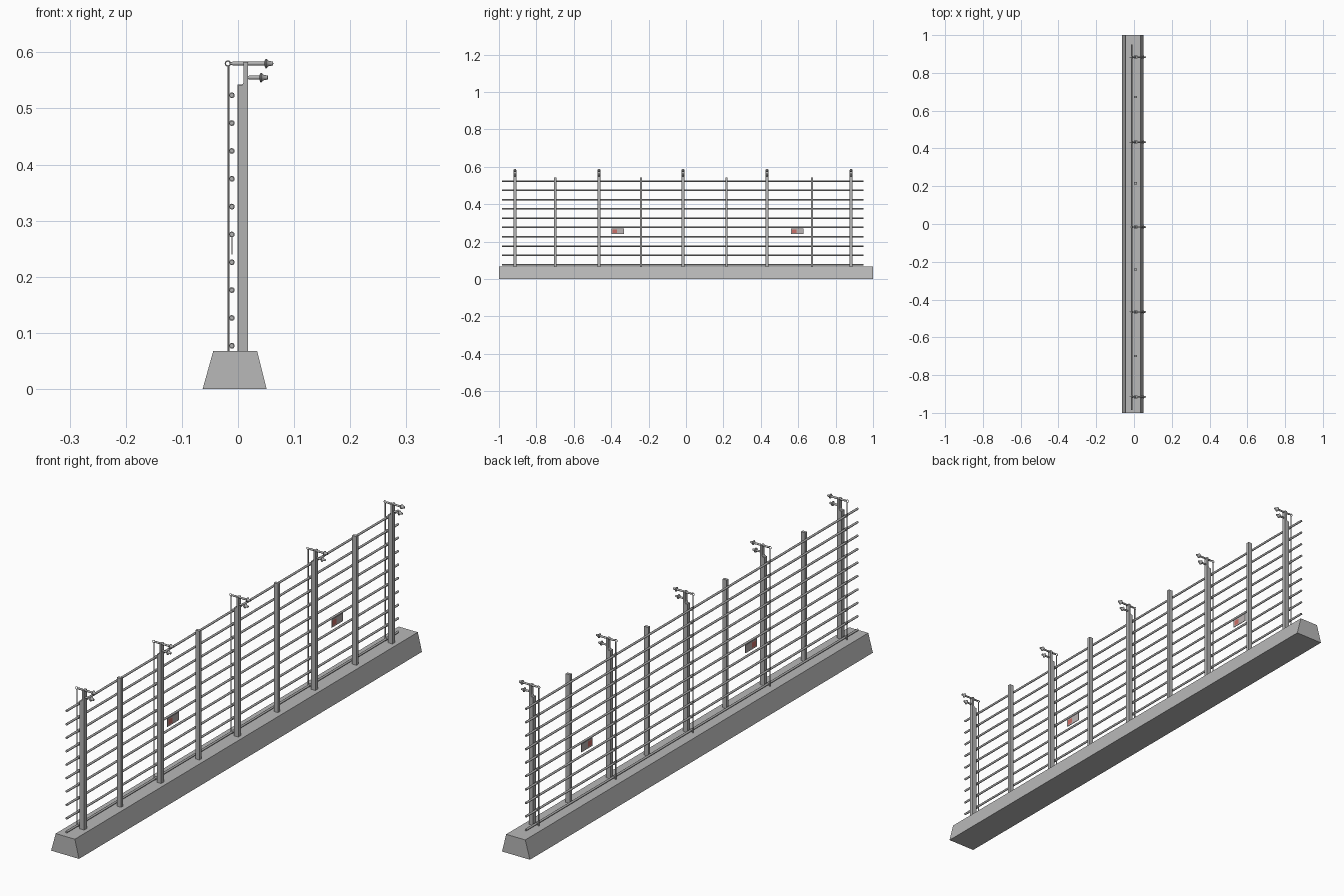
import bpy, bmesh, math
from mathutils import Matrix, Vector

old = bpy.data.objects.get("Cube")
if old:
    bpy.data.objects.remove(old, do_unlink=True)


def material(name, rgb):
    m = bpy.data.materials.new(name)
    m.use_nodes = True
    col = (*rgb, 1)
    m.diffuse_color = col
    m.node_tree.nodes["Principled BSDF"].inputs["Base Color"].default_value = col
    return m


CONCRETE = material("concrete grey", (0.48, 0.48, 0.48))
STEEL = material("steel grey", (0.45, 0.45, 0.45))
SIGN = material("sign grey", (0.5, 0.46, 0.46))
RED = material("sign red", (0.6, 0.16, 0.14))


def finish(name, bm, mats, smooth=False):
    bmesh.ops.recalc_face_normals(bm, faces=bm.faces)
    me = bpy.data.meshes.new(name)
    bm.to_mesh(me)
    bm.free()
    for m in mats:
        me.materials.append(m)
    ob = bpy.data.objects.new(name, me)
    bpy.context.collection.objects.link(ob)
    if smooth:
        bpy.ops.object.select_all(action='DESELECT')
        ob.select_set(True)
        bpy.context.view_layer.objects.active = ob
        bpy.ops.object.shade_smooth_by_angle(angle=math.radians(40))
    return ob


def extrude_xz(name, profile, y0, y1, mat):
    """Prism from an x-z outline, running along y."""
    bm = bmesh.new()
    face = bm.faces.new([bm.verts.new((x, y0, z)) for x, z in profile])
    new = bmesh.ops.extrude_face_region(bm, geom=[face])["geom"]
    moved = [v for v in new if isinstance(v, bmesh.types.BMVert)]
    bmesh.ops.translate(bm, verts=moved, vec=(0, y1 - y0, 0))
    return finish(name, bm, [mat])


def rod(name, a, b, r, mat, sides=10):
    a, b = Vector(a), Vector(b)
    bm = bmesh.new()
    turn = (b - a).to_track_quat('Z', 'Y').to_matrix().to_4x4()
    bmesh.ops.create_cone(bm, cap_ends=True, segments=sides, radius1=r, radius2=r,
                          depth=(b - a).length,
                          matrix=Matrix.Translation((a + b) / 2) @ turn)
    return finish(name, bm, [mat], True)


def lathe_x(name, profile, y, z, mat):
    """Spin (x, radius) points round an axis along x."""
    bm = bmesh.new()
    vs = [bm.verts.new((x, 0, r)) for x, r in profile]
    edges = [bm.edges.new(p) for p in zip(vs, vs[1:])]
    bmesh.ops.spin(bm, geom=vs + edges, cent=(0, 0, 0), axis=(1, 0, 0),
                   angle=math.tau, steps=12)
    bmesh.ops.remove_doubles(bm, verts=bm.verts, dist=0.00005)
    bmesh.ops.translate(bm, verts=bm.verts, vec=(0, y, z))
    return finish(name, bm, [mat], True)


def eye_ring(name, x, y, z):
    bpy.ops.mesh.primitive_torus_add(location=(x, y, z), rotation=(math.pi / 2, 0, 0),
                                     major_radius=0.0045, minor_radius=0.0012,
                                     major_segments=16, minor_segments=6)
    ob = bpy.context.object
    ob.name = name
    ob.data.materials.append(STEEL)
    bpy.ops.object.shade_smooth_by_angle()


def insulator(name, start, tip, y, z):
    # thin stem, flared skirt, rounded end knob
    skirt = tip - 0.014
    lathe_x(name, [(start, 0), (start, 0.002), (start + 0.004, 0.0035),
                   (skirt - 0.002, 0.0035), (skirt, 0.0085), (skirt + 0.002, 0.0085),
                   (skirt + 0.005, 0.005), (tip - 0.001, 0.0035), (tip, 0)], y, z, STEEL)


# Concrete footing
BASE_TOP = 0.068
extrude_xz("footing", [(-0.063, 0), (0.051, 0), (0.034, BASE_TOP), (-0.044, BASE_TOP)],
           -1, 1, CONCRETE)

# Horizontal wires
WIRE_X = -0.011
heights = [0.077 + i * 0.0496 for i in range(10)]
for i, z in enumerate(heights):
    rod(f"wire_{i + 1}", (WIRE_X, -0.985, z), (WIRE_X, 0.95, z), 0.004, STEEL)

# Main posts with tension rod, wire clamps and insulators
post = [(0, BASE_TOP), (0.018, BASE_TOP), (0.018, 0.583), (0.010, 0.583),
        (0.010, 0.546), (0.007, 0.541), (0, 0.541)]
for i in range(5):
    y = -0.915 + i * 0.4495
    n = i + 1
    extrude_xz(f"main_post_{n}", post, y - 0.008, y + 0.008, STEEL)
    rod(f"tension_rod_{n}", (-0.017, y, BASE_TOP), (-0.017, y, 0.576), 0.002, STEEL, 8)
    eye_ring(f"rod_eye_{n}", -0.018, y, 0.580)
    insulator(f"upper_insulator_{n}", -0.013, 0.063, y, 0.580)
    insulator(f"lower_insulator_{n}", 0.016, 0.054, y, 0.555)
    for k, z in enumerate(heights):
        rod(f"wire_clamp_{n}_{k + 1}", (WIRE_X, y - 0.006, z), (WIRE_X, y + 0.006, z),
            0.0053, STEEL)

# Slim intermediate posts
for i in range(4):
    y = -0.699 + i * 0.4573
    extrude_xz(f"slim_post_{i + 1}",
               [(-0.001, BASE_TOP), (0.016, BASE_TOP), (0.016, 0.543), (-0.001, 0.543)],
               y - 0.0055, y + 0.0055, STEEL)

# Warning signs with a red patch
for i, y in enumerate((-0.364, 0.594)):
    bm = bmesh.new()
    bmesh.ops.create_cube(bm, size=1, matrix=Matrix.Translation((WIRE_X, y, 0.255))
                          @ Matrix.Diagonal((0.002, 0.066, 0.03, 1)))
    sides = [f for f in bm.faces if abs(f.normal.x) > 0.9]
    bmesh.ops.inset_individual(bm, faces=sides, thickness=0.007)
    for f in sides:
        f.material_index = 1
        for v in f.verts:
            if v.co.y > y:
                v.co.y = y - 0.004
    finish(f"warning_sign_{i + 1}", bm, [SIGN, RED])
